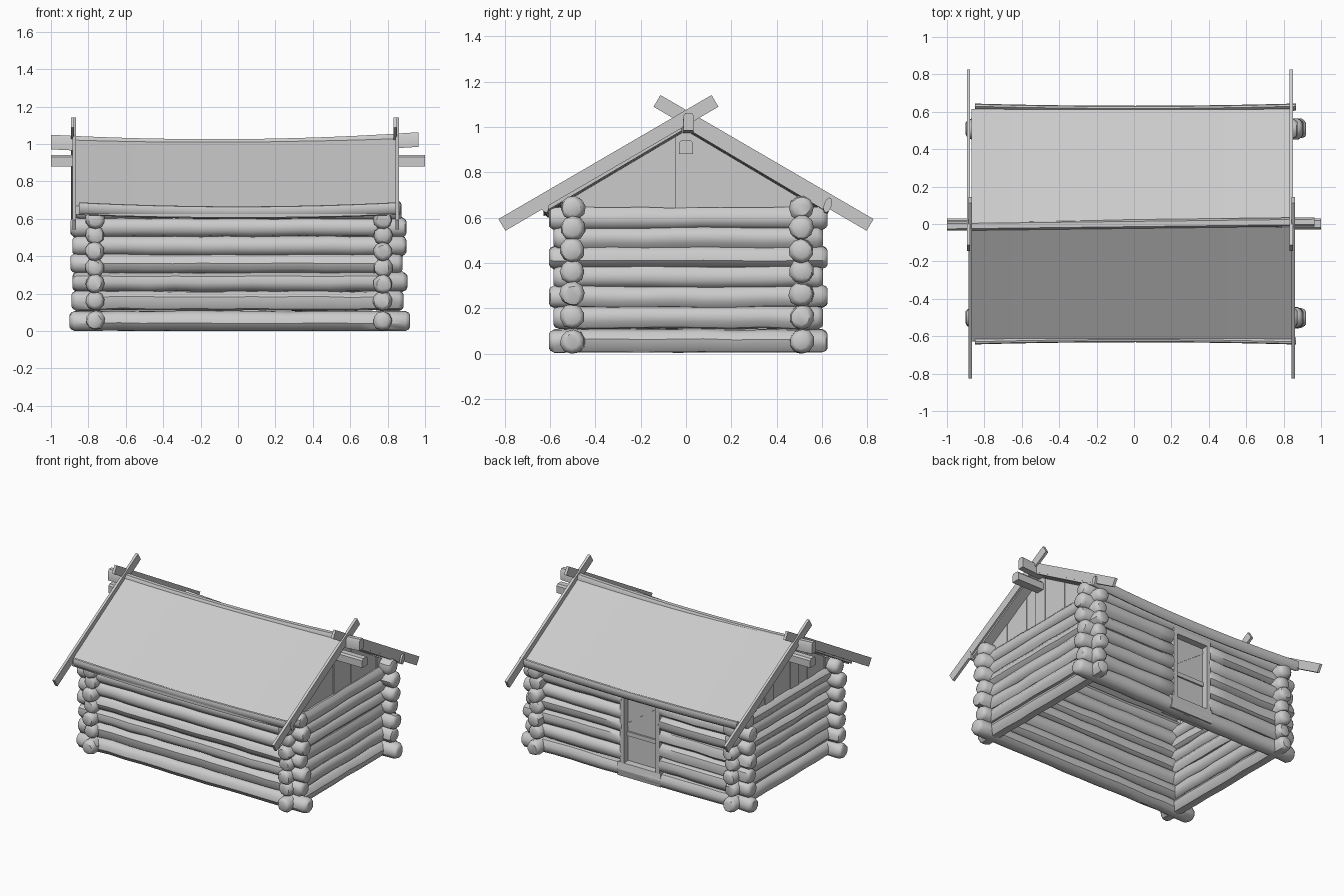
import bpy, bmesh, math, random

if "Cube" in bpy.data.objects:
    bpy.data.objects.remove(bpy.data.objects["Cube"])

random.seed(4)
SLOPE = 0.593


def finish(bm, name, smooth=True):
    bmesh.ops.recalc_face_normals(bm, faces=bm.faces)
    me = bpy.data.meshes.new(name)
    bm.to_mesh(me)
    bm.free()
    ob = bpy.data.objects.new(name, me)
    bpy.context.collection.objects.link(ob)
    if smooth:
        bpy.ops.object.select_all(action='DESELECT')
        ob.select_set(True)
        bpy.context.view_layer.objects.active = ob
        bpy.ops.object.shade_smooth_by_angle(angle=math.radians(40))
    return ob


def loft(bm, rings):
    """Skin equal-length vertex rings and cap both ends."""
    rows = [[bm.verts.new(p) for p in r] for r in rings]
    n = len(rows[0])
    for a, b in zip(rows, rows[1:]):
        for i in range(n):
            bm.faces.new((a[i], a[(i + 1) % n], b[(i + 1) % n], b[i]))
    bm.faces.new(rows[0])
    bm.faces.new(rows[-1])


def prism(name, section, x0, x1, segs=1, sag=0.0, smooth=False, tilt=0.0, bow=0.0, yaw=0.0):
    """Extrude a (y, z) section along x, optionally bent, tilted or turned."""
    bm = bmesh.new()
    xs = [x0 + (x1 - x0) * i / segs for i in range(segs + 1)]
    loft(bm, [[(x, y + bow * x * x + yaw * x, z + sag * x * x + tilt * x)
               for y, z in section] for x in xs])
    return finish(bm, name, smooth)


def box(name, x0, x1, y0, y1, z0, z1):
    return prism(name, [(y0, z0), (y1, z0), (y1, z1), (y0, z1)], x0, x1)


def log(name, axis, side, z, a, b, r):
    """Hewn log along x or y with uneven girth and rounded-off ends."""
    sides = 10
    phase = random.uniform(0, 1)
    shape = [random.uniform(0.95, 1.04) for _ in range(sides)]
    n = max(3, int((b - a) / 0.13))
    stations = [(a, 0.6), (a + 0.007, 0.82), (a + 0.025, 1.0)]
    for i in range(1, n):
        stations.append((a + (b - a) * i / n, random.uniform(0.95, 1.03)))
    stations += [(b - 0.025, 1.0), (b - 0.007, 0.82), (b, 0.6)]
    rings = []
    for t, k in stations:
        du, dz = random.uniform(-.003, .003), random.uniform(-.003, .003)
        ring = []
        for i in range(sides):
            ang = 2 * math.pi * i / sides + phase
            rr = r * k * shape[i]
            u = side + du + rr * math.cos(ang)
            w = max(0.0, z + dz + rr * math.sin(ang))
            ring.append((t, u, w) if axis == 'x' else (u, t, w))
        rings.append(ring)
    bm = bmesh.new()
    loft(bm, rings)
    finish(bm, name)


# Log walls; the back wall is broken by the doorway
DOOR0, DOOR1 = -0.18, 0.13
long_z = [.055, .162, .262, .362, .455, .555, .645]
short_z = [.055, .160, .252, .340, .425, .512, .597]
left_end = [-.90, -.89, -.885, -.895, -.885, -.895, -.87]
right_end = [.92, .885, .905, .88, .90, .90, .875]
for i in range(7):
    a, b = left_end[i], right_end[i]
    log(f"front_wall_log_{i}", 'x', -0.50, long_z[i], a, b, 0.055)
    if 1 <= i <= 5:
        log(f"back_wall_log_left_{i}", 'x', 0.51, long_z[i], a, DOOR0 + .02, 0.055)
        log(f"back_wall_log_right_{i}", 'x', 0.51, long_z[i], DOOR1 - .02, b, 0.055)
    else:
        log(f"back_wall_log_{i}", 'x', 0.51, long_z[i], a, b, 0.055)
    e = 0.02 if i % 2 == 0 else 0.0
    for side, nm in ((-0.765, "left"), (0.775, "right")):
        log(f"{nm}_wall_log_{i}", 'y', side, short_z[i],
            -0.585 - e, 0.605 + e, 0.052)

# Doorway: sill, jambs, lintel, door leaf with rail and brace
prism("door_sill", [(.455, .012), (.555, .012), (.565, .06), (.555, .108), (.455, .112)],
      DOOR0 - .01, DOOR1 + .02)
box("door_jamb_left", DOOR0, DOOR0 + .03, 0.455, 0.556, 0.10, 0.61)
box("door_jamb_right", DOOR1 - .03, DOOR1, 0.455, 0.556, 0.10, 0.61)
box("door_lintel", DOOR0, DOOR1, 0.46, 0.556, 0.575, 0.62)
box("door_leaf", DOOR0 + .03, DOOR1 - .03, 0.49, 0.508, 0.105, 0.58)
box("door_rail", DOOR0 + .03, DOOR1 - .03, 0.505, 0.52, 0.29, 0.32)
prism("door_brace", [(.505, .43), (.514, .43), (.514, .448), (.505, .448)],
      DOOR0 + .03, DOOR1 - .03, tilt=-0.7)

# Gable planks following the roof slope
def roof_under(y):
    return 0.985 - SLOPE * abs(y)


count = 11
for nm, x in (("left", -0.775), ("right", 0.77)):
    for i in range(count):
        y0 = -0.53 + 1.06 * i / count
        y1 = y0 + 1.06 / count
        sec = [(y0, 0.60), (y1, 0.60), (y1, roof_under(y1))]
        if y0 < 0 < y1:
            sec.append((0, roof_under(0)))
        sec.append((y0, roof_under(y0)))
        j = random.uniform(-.005, .005)
        prism(f"{nm}_gable_plank_{i}", sec, x - .014 + j, x + .016 + j)

# Sagging roof slabs
def roof_slab(name, y0, y1):
    top = [(y, 1.024 - SLOPE * abs(y)) for y in (y0, y1)]
    low = [(y, z - 0.045) for y, z in reversed(top)]
    prism(name, top + low, -0.87, 0.85, 12, 0.022, True)


roof_slab("front_roof", -0.02, -0.628)
roof_slab("back_roof", 0.0, 0.615)

# Rounded eave poles, bowed slightly outwards at the ends
for s, nm in ((-1, "front"), (1, "back")):
    sec = []
    for i in range(10):
        t = 2 * math.pi * i / 10
        u, v = 0.017 * math.cos(t), 0.035 * math.sin(t)
        c, q = math.cos(0.3), math.sin(0.3)
        sec.append((s * (0.613 + u * c + v * q), 0.633 - u * q + v * c))
    prism(nm + "_eave_pole", sec, -0.85, 0.865, 12, 0.03, True, bow=s * 0.016)

# Ridge board and ridge beam
prism("ridge_board", [(-.022, .948), (.022, .948), (.024, 1.01), (.014, 1.026),
                      (-.014, 1.026), (-.024, 1.01)],
      -1.0, 0.965, 12, 0.031, True, tilt=0.008, yaw=0.012)
prism("ridge_beam", [(-.03, .88), (.03, .88), (.03, .93), (.02, .942),
                     (-.02, .942), (-.03, .93)], -1.0, 1.0)

# Crossed barge boards at both gable ends
def barge(name, s, x0, x1):
    d = math.hypot(1, SLOPE)
    ny, nz = -SLOPE / d * .03, 1 / d * .03
    pts = [(-0.812, 0.568), (0.128, 1.115)]
    sec = [(y + ny * k, z + nz * k) for k, seq in ((1, pts), (-1, pts[::-1]))
           for y, z in seq]
    prism(name, [(s * y, z) for y, z in sec], x0, x1)


barge("front_barge_left", 1, -0.884, -0.866)
barge("back_barge_left", -1, -0.894, -0.876)
barge("front_barge_right", 1, 0.843, 0.862)
barge("back_barge_right", -1, 0.832, 0.851)
